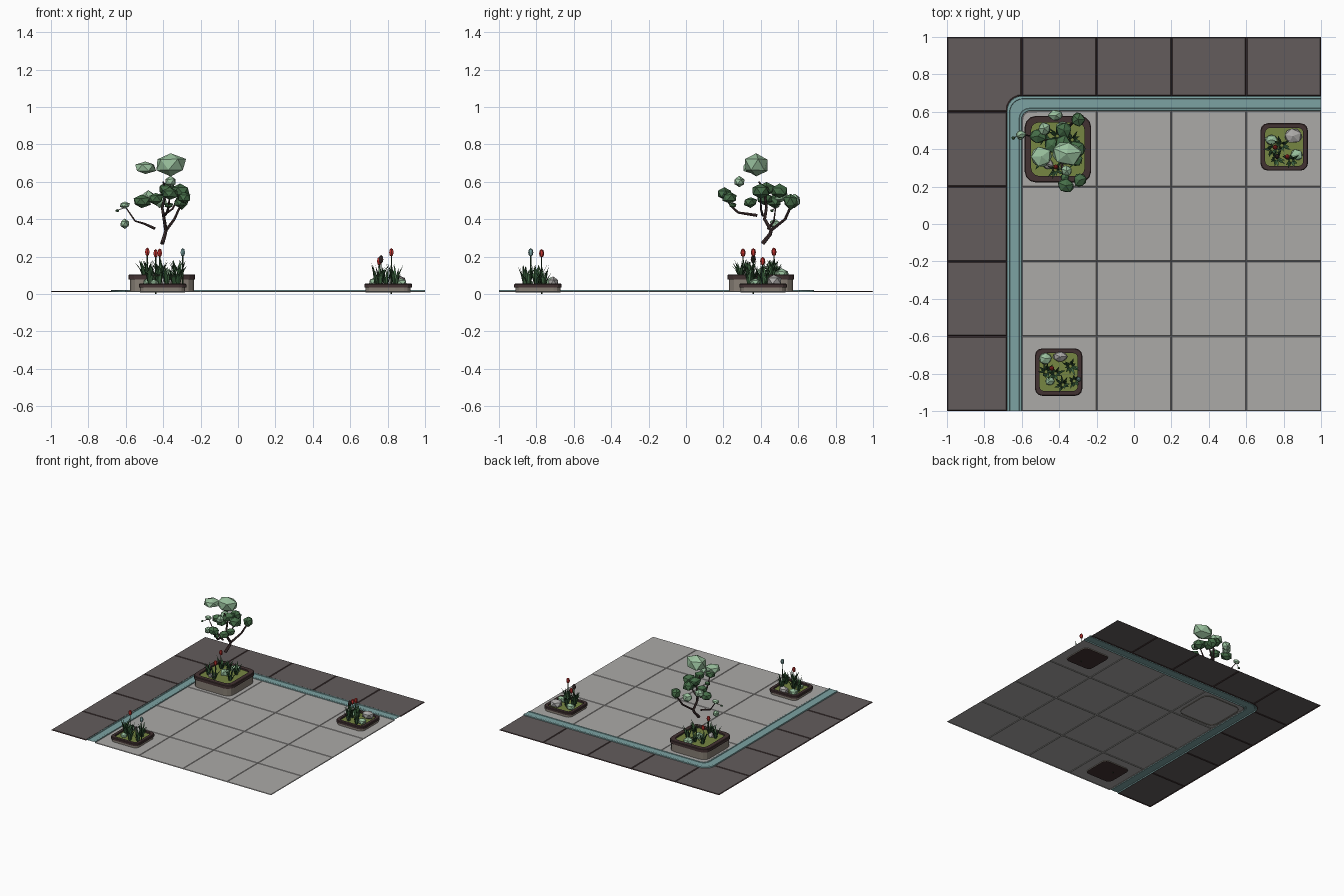
import bpy, bmesh, math, random
from mathutils import Vector, Matrix

if "Cube" in bpy.data.objects:
    bpy.data.objects.remove(bpy.data.objects["Cube"])

random.seed(4)


def mat(name, r, g, b):
    m = bpy.data.materials.new(name)
    m.diffuse_color = (r, g, b, 1)
    m.use_nodes = True
    m.node_tree.nodes["Principled BSDF"].inputs["Base Color"].default_value = m.diffuse_color
    return m


STONE = mat("light stone", .41, .40, .39)
DARK = mat("dark paving", .125, .108, .108)
TEAL = mat("teal drain", .20, .36, .36)
MOSS = mat("moss", .18, .24, .055)
BROWN = mat("dark brown", .055, .032, .032)
CLAY = mat("planter wall", .24, .21, .175)
PALE = mat("pale leaf", .32, .53, .34)
LEAF = mat("mid leaf", .06, .155, .065)
GRASS = mat("dark grass", .025, .075, .028)
RED = mat("red petal", .52, .035, .03)


def add(name, bm, *mats):
    me = bpy.data.meshes.new(name)
    bm.to_mesh(me)
    bm.free()
    for m in mats:
        me.materials.append(m)
    ob = bpy.data.objects.new(name, me)
    bpy.context.collection.objects.link(ob)
    return ob


def corner(t, n=6):
    """Rounded corner of the drain at distance t in from its outer edge."""
    r = .08 - .4 * t
    cx, cy = -.68 + t + r, .685 - t - r
    return [(cx - r * math.cos(a), cy + r * math.sin(a))
            for a in (math.pi / 2 * i / n for i in range(n + 1))]


# paving: flat polygons, each inset so the slab stands above its joint
def paving(name, polys, joint, top_mat, joint_mat):
    bm = bmesh.new()
    for p in polys:
        bm.faces.new([bm.verts.new((x, y, .011)) for x, y in p])
    bmesh.ops.recalc_face_normals(bm, faces=bm.faces)
    for f in bm.faces:
        if f.normal.z < 0:
            f.normal_flip()
    tops = list(bm.faces)
    bmesh.ops.inset_individual(bm, faces=tops, thickness=joint, depth=.005)
    for f in bm.faces:
        f.material_index = 1
    for f in tops:
        f.material_index = 0
    add(name, bm, top_mat, joint_mat)


def rect(x0, y0, x1, y1):
    return [(x0, y0), (x1, y0), (x1, y1), (x0, y1)]


steps = [-1, -.6, -.2, .2, .6]
light = []
for i in range(1, 5):
    for j in range(4):
        x0, y0 = steps[i], steps[j]
        y1 = y0 + .4 if j < 3 else .605
        if i == 1 and j == 3:
            light.append([(-.2, .605), (-.2, .2), (-.6, .2)] + corner(.08))
        else:
            light.append(rect(x0, y0, x0 + .4, y1))
paving("light_tiles", light, .005, STONE, STONE)
dark = [rect(-1, y, -.68, y + .4) for y in steps[:4]]
dark += [rect(x, .685, x + .4, 1) for x in steps[1:]]
dark.append([(-1, 1), (-1, .6), (-.68, .6)] + corner(0) + [(-.6, 1)])
paving("dark_tiles", dark, .008, DARK, BROWN)

# drain strip: profile swept along the rounded L
bm = bmesh.new()
rows = []
for t, z in [(0, .011), (.002, .02), (.014, .022), (.016, .018), (.066, .018),
             (.068, .022), (.078, .02), (.08, .011)]:
    path = [(-.68 + t, -1)] + corner(t) + [(1, .685 - t)]
    rows.append([bm.verts.new((x, y, z)) for x, y in path])
for a, b in zip(rows, rows[1:]):
    for k in range(len(a) - 1):
        bm.faces.new((a[k], a[k + 1], b[k + 1], b[k]))
for f in bm.faces:
    f.normal_update()
    if f.normal.z < 0:
        f.normal_flip()
add("drain_strip", bm, TEAL)


# planters: rounded-square rings stacked from wall to rim to moss
def planter(name, cx, cy, half, r, top, rim, base, floor):
    bm = bmesh.new()
    mid, n = top - rim, 3
    w = half * .2
    prof = [(half - .007, base, 0), (half - .007, mid, 0), (half, mid, 1),
            (half, top - .004, 1), (half - .004, top, 1),
            (half - w, top, 1), (half - w, top - .012, 1)]
    prev = None
    for h, z, m in prof:
        rr = max(r - (half - h) * .6, .015)
        ring = []
        for q, (sx, sy) in enumerate([(1, 1), (-1, 1), (-1, -1), (1, -1)]):
            for k in range(n + 1):
                a = math.pi / 2 * (q + k / n)
                ring.append(bm.verts.new((cx + sx * (h - rr) + rr * math.cos(a),
                                          cy + sy * (h - rr) + rr * math.sin(a), z)))
        if prev:
            c = len(ring)
            for k in range(c):
                bm.faces.new((prev[k], prev[(k + 1) % c], ring[(k + 1) % c],
                              ring[k])).material_index = m
        elif floor:
            bm.faces.new(ring[::-1]).material_index = 1
        prev = ring
    bm.faces.new(prev).material_index = 2
    add(name, bm, CLAY, BROWN, MOSS)


planter("large_planter", -.407, .40, .178, .06, .105, .027, .010, False)
planter("right_planter", .803, .412, .127, .04, .055, .02, .009, True)
planter("front_planter", -.403, -.792, .127, .04, .055, .02, .009, True)


# jittered low-poly lumps, for foliage and rocks
def lumps(name, items, material):
    bm = bmesh.new()
    for x, y, z, rx, ry, rz in items:
        m = (Matrix.Translation((x, y, z)) @ Matrix.Diagonal((rx, ry, rz, 1))
             @ Matrix.Rotation(random.uniform(0, 6), 4, 'Z'))
        vs = bmesh.ops.create_icosphere(bm, subdivisions=1, radius=1.08)["verts"]
        for v in vs:
            v.co = m @ (v.co * random.uniform(.88, 1.08))
    add(name, bm, material)


lumps("pale_foliage", [
    (-.36, .375, .69, .083, .067, .063), (-.495, .36, .675, .055, .055, .034),
    (-.605, .475, .375, .025, .025, .025), (-.605, .48, .475, .028, .022, .018),
    (-.36, .285, .60, .03, .03, .028), (-.48, .51, .52, .035, .035, .03),
    (-.42, .58, .50, .04, .03, .035)], PALE)
lumps("mid_foliage", [
    (-.515, .47, .495, .048, .042, .035), (-.38, .43, .56, .045, .05, .035),
    (-.30, .56, .495, .038, .04, .04), (-.365, .205, .535, .045, .038, .032),
    (-.31, .40, .55, .05, .045, .038), (-.375, .50, .55, .045, .042, .035)], LEAF)
lumps("dark_foliage", [
    (-.29, .235, .515, .035, .04, .032), (-.44, .42, .51, .04, .04, .032),
    (-.31, .345, .49, .035, .035, .028), (-.645, .46, .445, .01, .01, .008),
    (-.37, .25, .475, .022, .022, .015)], LEAF)
lumps("grey_rocks", [(.85, .47, .07, .05, .042, .033), (-.395, -.71, .06, .038, .028, .03),
                     (-.46, .32, .10, .03, .03, .022)], STONE)
lumps("pale_shrubs", [(.735, .45, .065, .035, .03, .026), (.87, .37, .06, .032, .03, .024),
                      (-.475, -.72, .06, .035, .032, .03), (-.38, .51, .105, .04, .04, .03),
                      (-.40, .40, .11, .035, .03, .03), (-.45, -.84, .055, .025, .025, .02)], PALE)


# tree branches: bevelled poly curves tapering to their tips
def branch(name, pts, r0, r1):
    cu = bpy.data.curves.new(name, 'CURVE')
    cu.dimensions = '3D'
    cu.bevel_depth = 1
    cu.bevel_resolution = 1
    cu.use_fill_caps = True
    sp = cu.splines.new('POLY')
    sp.points.add(len(pts) - 1)
    for i, p in enumerate(pts):
        sp.points[i].co = (*p, 1)
        sp.points[i].radius = r0 + (r1 - r0) * i / (len(pts) - 1)
    ob = bpy.data.objects.new(name, cu)
    bpy.context.collection.objects.link(ob)
    me = bpy.data.meshes.new_from_object(ob)
    bpy.data.objects.remove(ob)
    me.materials.clear()
    me.materials.append(BROWN)
    for p in me.polygons:
        p.material_index = 0
        p.use_smooth = False
    bpy.context.collection.objects.link(bpy.data.objects.new(name, me))


fork = (-.385, .455, .34)
branch("trunk", [(-.405, .41, .27), (-.39, .45, .32), fork, (-.34, .53, .40),
                 (-.30, .57, .49)], .012, .006)
branch("upper_branch", [fork, (-.395, .42, .40), (-.405, .43, .46), (-.385, .42, .55),
                        (-.40, .39, .60)], .010, .005)
branch("left_branch", [(-.445, .44, .35), (-.50, .46, .375), (-.55, .47, .39),
                       (-.605, .48, .47)], .008, .003)
branch("front_branch", [(-.395, .38, .42), (-.38, .28, .435), (-.37, .24, .47),
                        (-.365, .205, .53)], .009, .004)
branch("side_branch", [(-.40, .41, .42), (-.35, .40, .455), (-.31, .40, .53)], .007, .004)
branch("twig", [(-.61, .475, .46), (-.645, .46, .447)], .002, .002)


# grass: tufts of pointed blades leaning outwards
def grass(name, tufts, z, height, count=11):
    bm = bmesh.new()
    for x, y in tufts:
        for i in range(count):
            a = 2 * math.pi * i / count + random.uniform(-.3, .3)
            d = Vector((math.cos(a), math.sin(a), 0))
            s = Vector((-d.y, d.x, 0)) * .007
            h, lean = height * random.uniform(.55, 1), random.uniform(.015, .05)
            o = Vector((x, y, z)) + d * .008
            mid = o + d * lean * .4 + Vector((0, 0, h * .6))
            tip = o + d * lean + Vector((0, 0, h))
            v = [bm.verts.new(p) for p in (o - s * .6, o + s * .6, mid + s, mid - s, tip)]
            for f in (bm.faces.new(v[:4]), bm.faces.new((v[3], v[2], v[4]))):
                f.material_index = i % 3 == 0
    add(name, bm, GRASS, LEAF)


grass("large_planter_grass", [(-.31, .34), (-.48, .47), (-.33, .45), (-.50, .33),
                              (-.42, .29), (-.41, .47)], .09, .10)
grass("right_planter_grass", [(.74, .40), (.76, .35), (.79, .42), (.84, .34)], .04, .125)
grass("front_planter_grass", [(-.34, -.76), (-.32, -.84), (-.42, -.80), (-.47, -.79),
                              (-.38, -.86)], .04, .125)


# flowers: thin stem with a faceted bud
def flower(x, y, z0, z, bud):
    bm = bmesh.new()
    bmesh.ops.create_cone(bm, segments=4, radius1=.004, radius2=.003, depth=z - z0,
                          matrix=Matrix.Translation((x, y, (z + z0) / 2)))
    stem = len(bm.faces)
    bmesh.ops.create_uvsphere(bm, u_segments=6, v_segments=4, radius=1,
                              matrix=Matrix.Translation((x, y, z))
                              @ Matrix.Diagonal((.014, .014, .023, 1)))
    for i, f in enumerate(bm.faces):
        f.material_index = int(i >= stem)
    add("flower", bm, GRASS, bud)


for f in [(-.485, .47, .08, .225, RED), (-.418, .305, .08, .22, RED),
          (.82, .36, .0, .222, RED), (.755, .41, .03, .175, RED), (.765, .36, .03, .185, BROWN),
          (-.44, -.772, .0, .217, RED), (-.295, -.83, .03, .222, TEAL)]:
    flower(*f)
